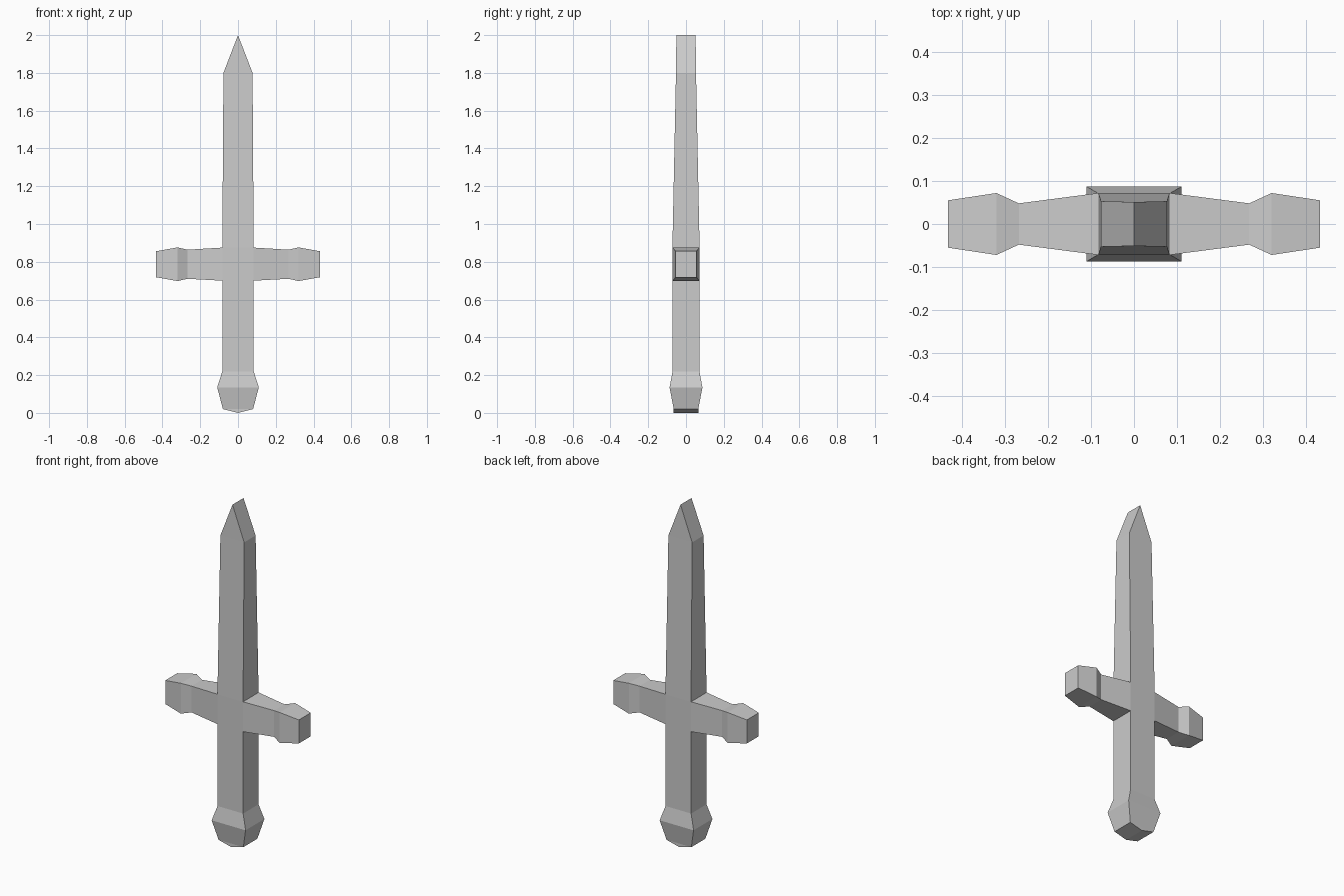
import bpy, bmesh

if "Cube" in bpy.data.objects:
    bpy.data.objects.remove(bpy.data.objects["Cube"])

bm = bmesh.new()
CORNERS = ((-1, -1), (1, -1), (1, 1), (-1, 1))


def loft(rings, open_sides_at=None):
    """Skin four-cornered rings; optionally leave the +-x sides open on one segment."""
    loops = [[bm.verts.new(p) for p in ring] for ring in rings]
    for s, (a, b) in enumerate(zip(loops, loops[1:])):
        for i in range(4):
            if s == open_sides_at and i in (1, 3):
                continue
            j = (i + 1) % 4
            bm.faces.new((a[i], a[j], b[j], b[i]))
    return loops


# Pommel, grip, guard block and blade: (z, half width, half depth)
# The zero-width ends collapse into a ridge below and a chisel edge at the tip
body = [
    (0.0, 0.0, 0.065), (0.02, 0.08, 0.065), (0.135, 0.11, 0.087),
    (0.22, 0.083, 0.071), (0.70, 0.083, 0.072), (0.875, 0.083, 0.072),
    (1.80, 0.077, 0.053), (2.0, 0.0, 0.051),
]
loft([[(hx * sx, hy * sy, z) for sx, sy in CORNERS] for z, hx, hy in body],
     open_sides_at=4)

# Cross-guard arms: (x, bottom z, top z, half depth), mirrored left and right
arm = [
    (0.083, 0.70, 0.875, 0.072), (0.268, 0.71, 0.864, 0.048),
    (0.32, 0.698, 0.876, 0.072), (0.433, 0.718, 0.856, 0.055),
]
for side in (1, -1):
    loops = loft([[(side * x, -d, lo), (side * x, d, lo),
                   (side * x, d, hi), (side * x, -d, hi)] for x, lo, hi, d in arm])
    bm.faces.new(loops[-1])

# Weld into one closed skin
bmesh.ops.remove_doubles(bm, verts=bm.verts, dist=0.0005)
bmesh.ops.recalc_face_normals(bm, faces=bm.faces)

mesh = bpy.data.meshes.new("sword")
bm.to_mesh(mesh)
bm.free()
sword = bpy.data.objects.new("sword", mesh)
bpy.context.collection.objects.link(sword)
